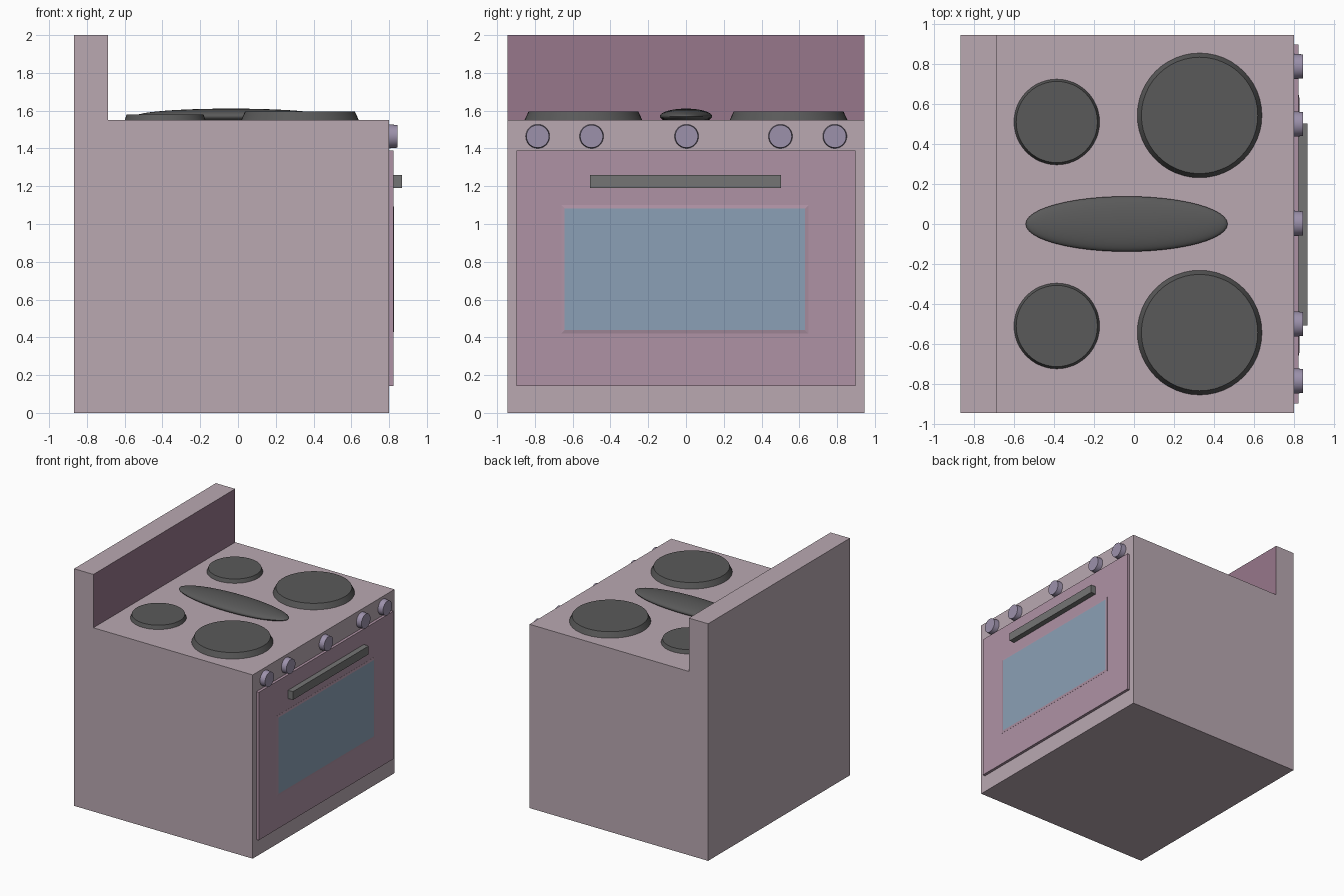
import bpy, bmesh, math
from mathutils import Matrix

if "Cube" in bpy.data.objects:
    bpy.data.objects.remove(bpy.data.objects["Cube"])


def material(name, rgb):
    m = bpy.data.materials.new(name)
    lin = [(c / 255) ** 2.2 for c in rgb]
    m.diffuse_color = (*lin, 1)
    m.use_nodes = True
    m.node_tree.nodes["Principled BSDF"].inputs["Base Color"].default_value = m.diffuse_color
    return m


ENAMEL = material("enamel", (184, 167, 176))
SPLASH = material("splash", (150, 118, 138))
DOOR = material("door", (173, 145, 163))
GLASS = material("glass", (138, 159, 180))
IRON = material("iron", (90, 90, 90))
STEEL = material("steel", (116, 116, 116))
KNOB = material("knob", (155, 144, 170))


def finish(name, bm, *mats, smooth=False):
    bmesh.ops.recalc_face_normals(bm, faces=bm.faces)
    me = bpy.data.meshes.new(name)
    bm.to_mesh(me)
    bm.free()
    for m in mats:
        me.materials.append(m)
    ob = bpy.data.objects.new(name, me)
    bpy.context.collection.objects.link(ob)
    if smooth:
        bpy.ops.object.select_all(action='DESELECT')
        ob.select_set(True)
        bpy.context.view_layer.objects.active = ob
        bpy.ops.object.shade_smooth_by_angle(angle=math.radians(35))
    return ob


def box(name, lo, hi, mat):
    bm = bmesh.new()
    bmesh.ops.create_cube(bm, size=1)
    for v in bm.verts:
        v.co = [lo[i] + (v.co[i] + 0.5) * (hi[i] - lo[i]) for i in range(3)]
    return finish(name, bm, mat)


def frustum(name, base, r1, r2, h, mat, along_x=False):
    """Tapered disc standing on its base point, pointing up or along +x."""
    bm = bmesh.new()
    turn = Matrix.Rotation(math.pi / 2, 4, 'Y') if along_x else Matrix()
    bmesh.ops.create_cone(bm, cap_ends=True, segments=48, radius1=r1, radius2=r2, depth=h,
                          matrix=Matrix.Translation(base) @ turn @ Matrix.Translation((0, 0, h / 2)))
    return finish(name, bm, mat, smooth=True)


# Body with back guard: L profile extruded across the width
profile = [(-0.868, 0), (0.799, 0), (0.799, 1.55), (-0.688, 1.55), (-0.688, 2.0), (-0.868, 2.0)]
bm = bmesh.new()
face = bm.faces.new([bm.verts.new((x, -0.945, z)) for x, z in profile])
ext = bmesh.ops.extrude_face_region(bm, geom=[face])
for v in ext["geom"]:
    if isinstance(v, bmesh.types.BMVert):
        v.co.y = 0.945
for f in bm.faces:
    c = f.calc_center_median()
    if abs(c.x + 0.688) < 0.01 and abs(c.z - 1.775) < 0.01:
        f.material_index = 1
finish("stove_body", bm, ENAMEL, SPLASH)

# Oven door and handle
box("oven_door", (0.79, -0.897, 0.143), (0.822, 0.897, 1.39), DOOR)
box("door_handle", (0.815, -0.508, 1.19), (0.868, 0.503, 1.26), STEEL)

# Window: shallow raised frame with a glass centre
bm = bmesh.new()
rings = [(0.815, 0.0), (0.823, 0.0), (0.827, 0.018)]
loops = []
for x, d in rings:
    y0, y1, z0, z1 = -0.66 + d, 0.648 - d, 0.42 + d, 1.10 - d
    loops.append([bm.verts.new((x, y, z)) for y, z in ((y0, z0), (y1, z0), (y1, z1), (y0, z1))])
for a, b in zip(loops, loops[1:]):
    for i in range(4):
        j = (i + 1) % 4
        bm.faces.new((a[i], a[j], b[j], b[i]))
bm.faces.new(loops[0])
bm.faces.new(loops[-1]).material_index = 1
finish("oven_window", bm, DOOR, GLASS)

# Control knobs
for i, y in enumerate((-0.785, -0.5, 0.003, 0.5, 0.788)):
    frustum(f"knob_{i + 1}", (0.795, y, 1.464), 0.064, 0.06, 0.049, KNOB, along_x=True)

# Hot plates, mirrored left and right
for side, s in (("left", -1), ("right", 1)):
    frustum(f"large_burner_{side}", (0.328, s * 0.543, 1.545), 0.314, 0.291, 0.05, IRON)
    frustum(f"small_burner_{side}", (-0.386, s * 0.51, 1.545), 0.216, 0.203, 0.036, IRON)

# Oval centre plate
bm = bmesh.new()
bmesh.ops.create_uvsphere(bm, u_segments=48, v_segments=24, radius=1,
                          matrix=Matrix.Translation((-0.037, 0, 1.57)) @ Matrix.Diagonal((0.505, 0.138, 0.041, 1)))
finish("oval_plate", bm, IRON, smooth=True)
